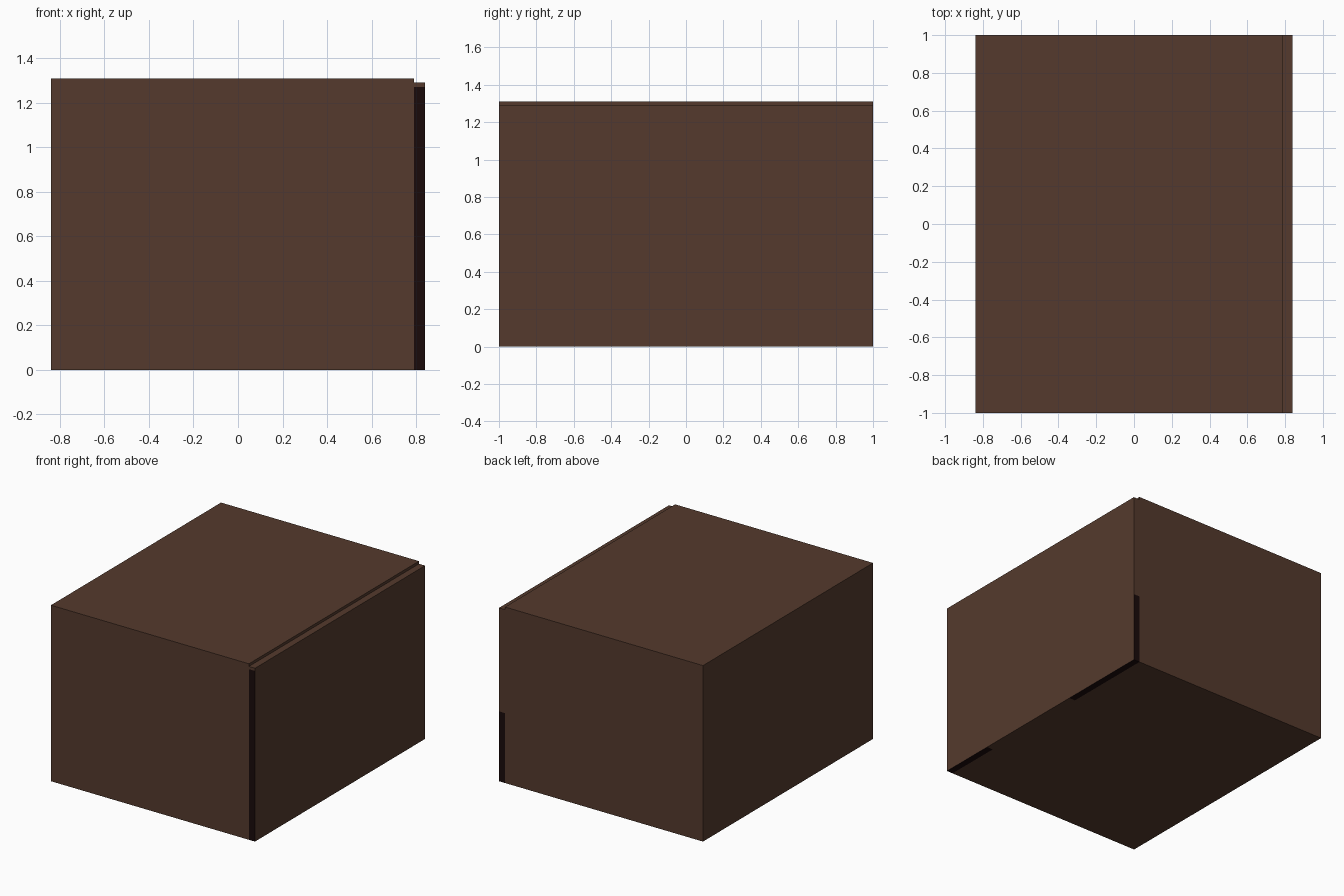
import bpy, bmesh

if "Cube" in bpy.data.objects:
    bpy.data.objects.remove(bpy.data.objects["Cube"])


def material(name, rgb):
    m = bpy.data.materials.new(name)
    m.diffuse_color = (*rgb, 1)
    m.use_nodes = True
    m.node_tree.nodes["Principled BSDF"].inputs["Base Color"].default_value = m.diffuse_color
    return m


brown = material("dark_brown_wood", (0.089, 0.042, 0.026))
black = material("near_black_edge", (0.010, 0.003, 0.003))


def box(name, lo, hi, cuts=(), dark=None):
    """Box from corner to corner, cut by axis planes, dark faces chosen by rule."""
    bm = bmesh.new()
    bmesh.ops.create_cube(bm, size=1)
    for v in bm.verts:
        v.co = [lo[i] + (v.co[i] + 0.5) * (hi[i] - lo[i]) for i in range(3)]
    for axis, at in cuts:
        co, no = [0, 0, 0], [0, 0, 0]
        co[axis], no[axis] = at, 1
        bmesh.ops.bisect_plane(bm, geom=bm.verts[:] + bm.edges[:] + bm.faces[:],
                               plane_co=co, plane_no=no)
    bm.normal_update()
    for f in bm.faces:
        if dark and dark(f.calc_center_median(), f.normal):
            f.material_index = 1
    me = bpy.data.meshes.new(name)
    bm.to_mesh(me)
    bm.free()
    me.materials.append(brown)
    me.materials.append(black)
    ob = bpy.data.objects.new(name, me)
    bpy.context.collection.objects.link(ob)
    return ob


# Main cabinet body
box("cabinet_body", (-0.84, -1, 0), (0.79, 1, 1.31))


# Front panel, with dark edges on its ends and underside
def edge_rule(c, n):
    if n.y < -0.5:
        return c.z < 1.27
    if n.y > 0.5:
        return c.z < 0.52
    if n.z < -0.5:
        return c.y > 0.31 or c.y < -0.57
    return False


box("front_panel", (0.79, -1, 0), (0.84, 1, 1.29),
    cuts=[(2, 1.27), (2, 0.52), (1, 0.31), (1, -0.57)], dark=edge_rule)
